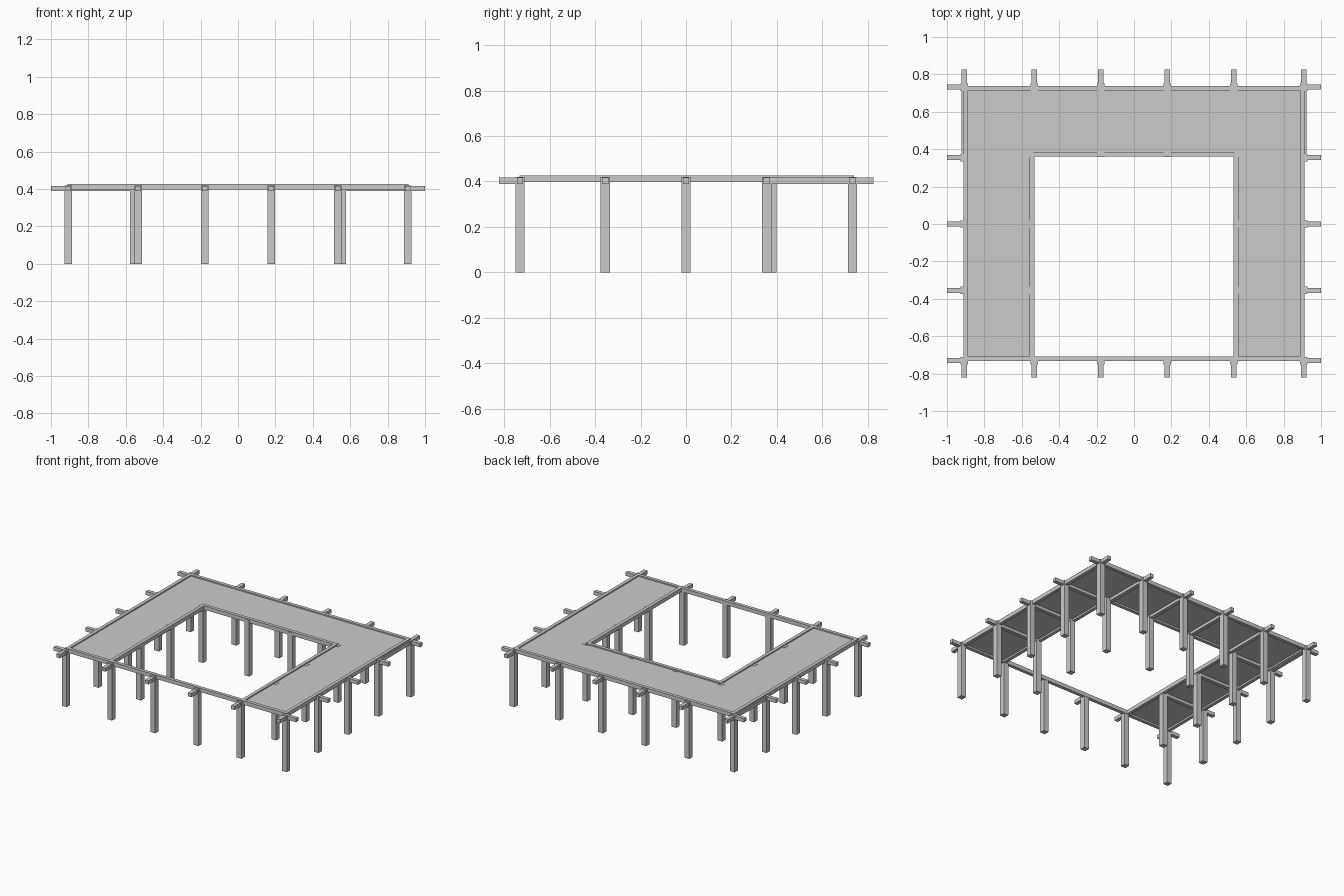
import bpy
import bmesh
from mathutils import Matrix

cube = bpy.data.objects.get("Cube")
if cube:
    bpy.data.objects.remove(cube, do_unlink=True)

grey = bpy.data.materials.new("light grey")
grey.use_nodes = True
colour = (0.6, 0.6, 0.6, 1)
grey.diffuse_color = colour
grey.node_tree.nodes["Principled BSDF"].inputs["Base Color"].default_value = colour


def box(name, x, y, z):
    """Box from three (low, high) spans."""
    bm = bmesh.new()
    size = [hi - lo for lo, hi in (x, y, z)]
    mid = [(hi + lo) / 2 for lo, hi in (x, y, z)]
    bmesh.ops.create_cube(bm, size=1, matrix=Matrix.Translation(mid) @ Matrix.Diagonal((*size, 1)))
    mesh = bpy.data.meshes.new(name)
    bm.to_mesh(mesh)
    bm.free()
    mesh.materials.append(grey)
    obj = bpy.data.objects.new(name, mesh)
    bpy.context.collection.objects.link(obj)
    return obj


def around(c, half):
    return (c - half, c + half)


XS = (-0.908, -0.533, -0.178, 0.178, 0.533, 0.908)   # bays across
YS = (-0.73, -0.355, 0, 0.355, 0.732)                # bays deep
OUT_X, FRONT, BACK = 0.912, -0.733, 0.738            # outer rim edges
IN_X, IN_Y = 0.533, 0.36                             # courtyard edges
RIM = 0.025
RIM_Z, BEAM_Z, DECK_Z, POST_Z = (0.398, 0.427), (0.39, 0.417), (0.411, 0.418), (0, 0.42)


def post(name, x, y):
    box(name, around(x, 0.02), around(y, 0.02), POST_Z)


# Outer posts
for x in XS:
    post("front_post", x, YS[0])
    post("back_post", x, YS[-1])
for y in YS[1:-1]:
    for s in (-1, 1):
        post("side_post", s * XS[-1], y)

# Inner posts around the courtyard
for s in (-1, 1):
    for y in YS[1:3]:
        post("inner_side_post", s * 0.557, y)
    post("inner_corner_post", s * 0.557, 0.377)
    post("inner_back_post", s * XS[3], 0.377)

# Beams under the deck, with ends passing the rim
for x in XS:
    box("back_beam", around(x, 0.014), (IN_Y + 0.003, 0.825), BEAM_Z)
    box("front_beam_end", around(x, 0.014), (-0.822, FRONT + RIM - 0.003), BEAM_Z)
for s in (-1, 1):
    for y in YS:
        inner = OUT_X - RIM if y in (YS[0], YS[-1]) else IN_X + 0.003
        box("side_beam", sorted((s, s * inner)), around(y, 0.014), BEAM_Z)

# Outer rim
box("front_rim", (-OUT_X, OUT_X), (FRONT, FRONT + RIM), RIM_Z)
box("back_rim", (-OUT_X, OUT_X), (BACK - RIM, BACK), RIM_Z)
for s in (-1, 1):
    box("side_rim", sorted((s * OUT_X, s * (OUT_X - RIM))), (FRONT + RIM, BACK - RIM), RIM_Z)
    box("inner_side_rim", sorted((s * IN_X, s * (IN_X + RIM))), (FRONT + RIM, IN_Y + RIM), RIM_Z)
    # Side deck
    box("side_deck", sorted((s * (IN_X + 0.01), s * (OUT_X - 0.01))),
        (FRONT + 0.01, IN_Y + 0.01), DECK_Z)
box("inner_back_rim", (-IN_X, IN_X), (IN_Y, IN_Y + RIM), RIM_Z)

# Back deck
box("back_deck", (0.01 - OUT_X, OUT_X - 0.01), (IN_Y + 0.01, BACK - 0.01), DECK_Z)
